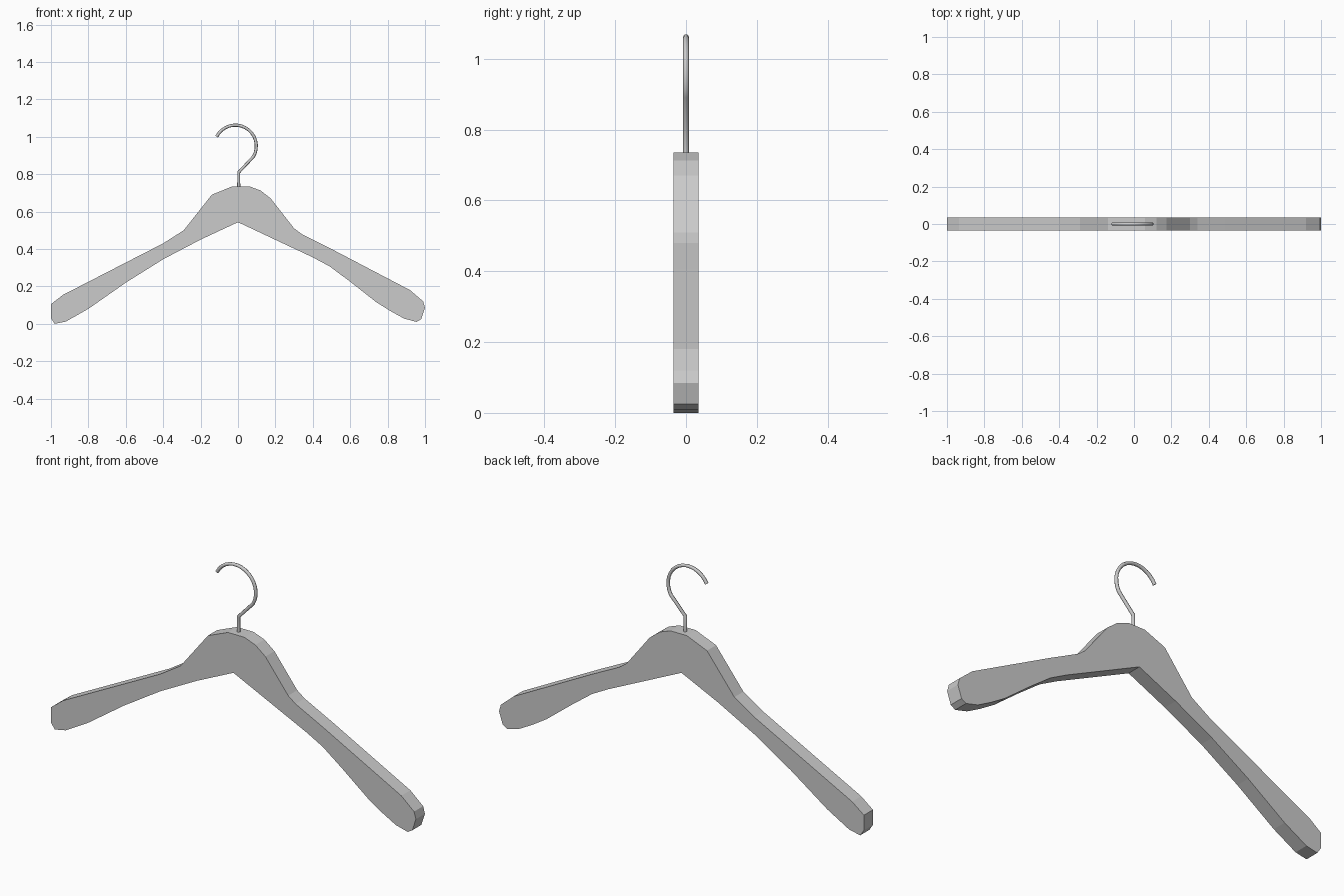
import bpy, bmesh
from math import sin, cos, radians

if "Cube" in bpy.data.objects:
    bpy.data.objects.remove(bpy.data.objects["Cube"])

HALF = 0.0355   # half thickness of the wooden body
WIRE = 0.0083   # wire radius

# Body outline in x, z: upper edge left to right, then lower edge back
outline = [
    (-1, .105), (-.935, .155), (-.40, .43), (-.29, .50), (-.14, .69),
    (-.03, .735), (.06, .735), (.12, .713), (.175, .67), (.30, .51),
    (.34, .48), (.49, .405), (.92, .18), (.99, .12), (1, .085),
    (.98, .025), (.955, .01), (.89, .027), (.82, .065), (.74, .115),
    (.60, .225), (.49, .307), (.40, .355), (0, .543), (-.20, .45),
    (-.40, .345), (-.60, .22), (-.80, .08), (-.92, .012), (-.98, 0), (-1, .03),
]


def add_object(name, bm):
    bmesh.ops.recalc_face_normals(bm, faces=bm.faces)
    mesh = bpy.data.meshes.new(name)
    bm.to_mesh(mesh)
    bm.free()
    obj = bpy.data.objects.new(name, mesh)
    bpy.context.collection.objects.link(obj)
    return obj


# Wooden body: flat profile extruded through its thickness
bm = bmesh.new()
face = bm.faces.new([bm.verts.new((x, -HALF, z)) for x, z in outline])
ext = bmesh.ops.extrude_face_region(bm, geom=[face])
moved = [g for g in ext["geom"] if isinstance(g, bmesh.types.BMVert)]
bmesh.ops.translate(bm, verts=moved, vec=(0, 2 * HALF, 0))
add_object("hanger_body", bm)

# Wire hook: short stem, slanted neck and an open arc
path = [(.004, .70), (.004, .81)]
for i in range(17):
    a = radians(-30 + 183 * i / 16)
    path.append((-.014 + .112 * cos(a), .950 + .112 * sin(a)))

curve = bpy.data.curves.new("hook", "CURVE")
curve.dimensions = "3D"
curve.bevel_depth = WIRE
curve.bevel_resolution = 2
curve.use_fill_caps = True
spline = curve.splines.new("POLY")
spline.points.add(len(path) - 1)
for p, (x, z) in zip(spline.points, path):
    p.co = (x, 0, z, 1)
hook = bpy.data.objects.new("hook", curve)
bpy.context.collection.objects.link(hook)

# Turn the hook into a mesh with soft shading
bpy.context.view_layer.objects.active = hook
hook.select_set(True)
bpy.ops.object.convert(target="MESH")
bpy.ops.object.shade_smooth_by_angle(angle=radians(50))
